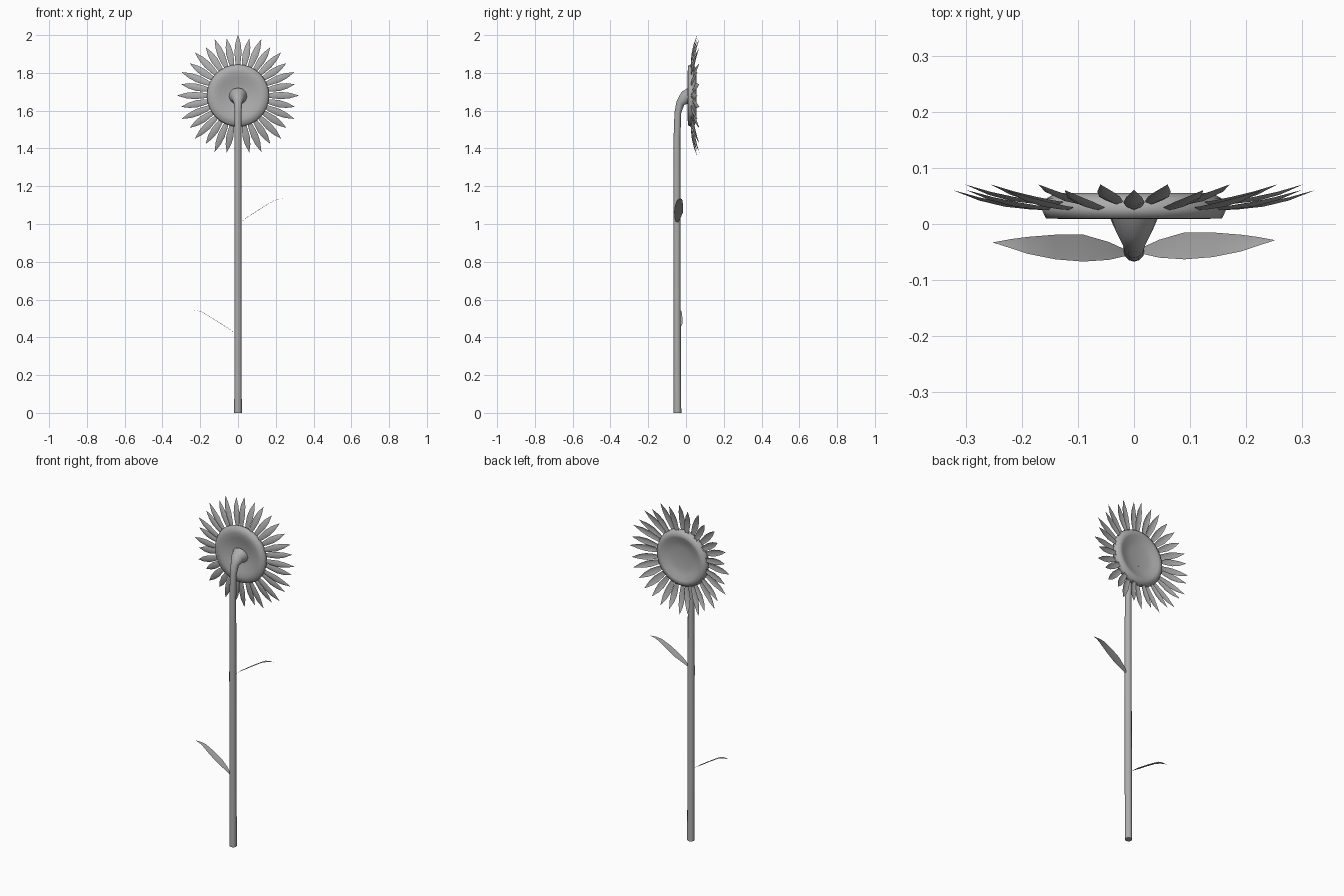
import bpy, bmesh
from math import sin, cos, pi, radians
from mathutils import Vector

cube = bpy.data.objects.get("Cube")
if cube:
    bpy.data.objects.remove(cube, do_unlink=True)

# One plain grey for the whole plant
grey = bpy.data.materials.new("plain_grey")
grey.use_nodes = True
GREY = (0.42, 0.42, 0.42, 1)
grey.diffuse_color = GREY
grey.node_tree.nodes["Principled BSDF"].inputs["Base Color"].default_value = GREY

HEAD_Z = 1.68


def finish(name, bm, angle=50, recalc=True):
    if recalc:
        bmesh.ops.remove_doubles(bm, verts=bm.verts, dist=0.0001)
        bmesh.ops.recalc_face_normals(bm, faces=bm.faces)
    mesh = bpy.data.meshes.new(name)
    bm.to_mesh(mesh)
    bm.free()
    mesh.materials.append(grey)
    obj = bpy.data.objects.new(name, mesh)
    bpy.context.collection.objects.link(obj)
    bpy.ops.object.select_all(action='DESELECT')
    obj.select_set(True)
    bpy.context.view_layer.objects.active = obj
    bpy.ops.object.shade_smooth_by_angle(angle=radians(angle))
    return obj


def bridge(bm, rings, closed):
    """Join consecutive rows of vertices with quads."""
    for a, b in zip(rings, rings[1:]):
        n = len(a)
        for i in range(n if closed else n - 1):
            j = (i + 1) % n
            bm.faces.new((a[i], a[j], b[j], b[i]))


# Stem: a tube that bends back and flares into the flower head (y, z, radius)
path = [(-.045, 0, .020), (-.047, .5, .019), (-.048, 1.0, .019), (-.048, 1.45, .018),
        (-.043, 1.59, .018), (-.030, 1.64, .022), (-.005, 1.668, .036), (.024, 1.675, .048)]
bm = bmesh.new()
rings = []
for k, (y, z, r) in enumerate(path):
    y0, z0, _ = path[max(k - 1, 0)]
    y1, z1, _ = path[min(k + 1, len(path) - 1)]
    along = Vector((0, y1 - y0, z1 - z0)).normalized()
    side = Vector((1, 0, 0))
    up = along.cross(side)
    rings.append([bm.verts.new(Vector((0, y, z)) + r * (cos(t) * side + sin(t) * up))
                  for t in (2 * pi * i / 12 for i in range(12))])
bridge(bm, rings, True)
bm.faces.new(rings[0])
bm.faces.new(rings[-1])
finish("stem", bm)

# Flower disc: lathed profile (radius, y), hollow bowl on the seed side
profile = [(0, .030), (.07, .022), (.10, .013), (.125, .009), (.157, .010), (.165, .027),
           (.157, .045), (.14, .055), (.125, .053), (.10, .041), (.06, .035), (0, .033)]
bm = bmesh.new()
rings = [[bm.verts.new((r * cos(t), y, HEAD_Z + r * sin(t)))
          for t in (2 * pi * i / 32 for i in range(32))] for r, y in profile]
bridge(bm, rings, True)
finish("flower_disc", bm, 70)

# Petals: two staggered rows; each row of points is (length fraction, half width, lift)
petal_shape = [(0, .008, 0), (.25, .015, .002), (.5, .019, .007), (.75, .014, .018), (1, .0005, .036)]


def petal_row(name, count, tip, base_y, offset):
    bm = bmesh.new()
    for p in range(count):
        a = 2 * pi * (p + offset) / count
        out = Vector((cos(a), 0, sin(a)))
        across = Vector((-sin(a), 0, cos(a)))
        rows = []
        for s, w, lift in petal_shape:
            r = .14 + (tip - .14) * s
            mid = out * r + Vector((0, base_y + lift, HEAD_Z))
            rows.append([bm.verts.new(mid + across * w * k + Vector((0, abs(k) * w * .4, 0)))
                         for k in (-1, 0, 1)])
        bridge(bm, rows, False)
    finish(name, bm, recalc=False)


petal_row("outer_petals", 16, .322, .024, 0)
petal_row("inner_petals", 16, .306, .034, .5)

# Leaves: thin arched blades; rows are (length, height, y, half width)
leaf_shape = [(.01, 0, -.048, .004), (.045, .028, -.044, .016), (.09, .056, -.039, .024),
              (.14, .088, -.037, .022), (.19, .118, -.034, .015), (.22, .127, -.031, .008),
              (.25, .130, -.029, .0005)]


def leaf(name, side, z, shift):
    bm = bmesh.new()
    rows = [[bm.verts.new((side * x, y + shift + k * w, z + h + abs(k) * w * .08))
             for k in (-side, 0, side)] for x, h, y, w in leaf_shape]
    bridge(bm, rows, False)
    finish(name, bm, recalc=False)


leaf("left_leaf", 1, 1.005, 0)
leaf("right_leaf", -1, .415, -.004)
